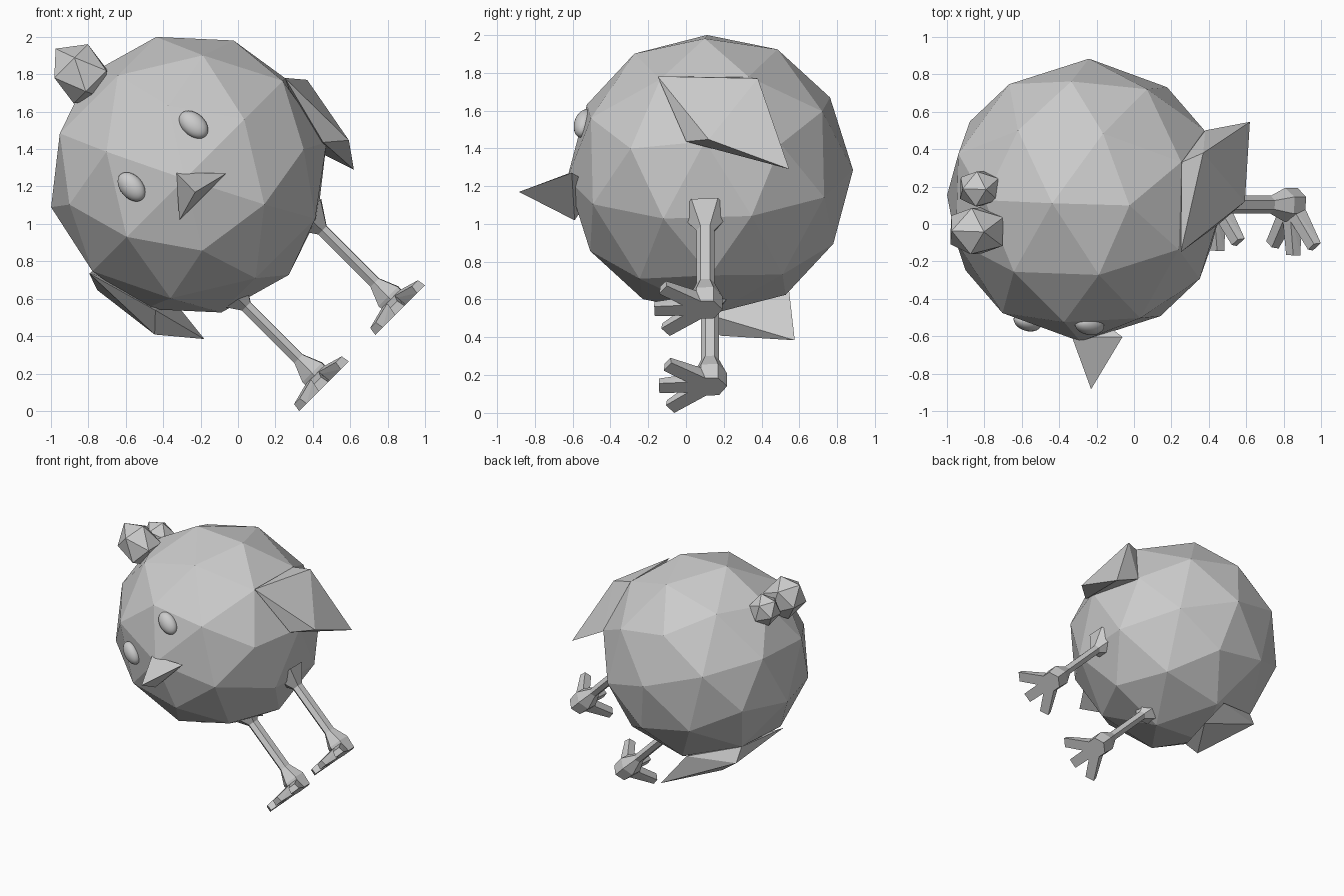
import bpy, bmesh, math
from mathutils import Matrix, Vector

if "Cube" in bpy.data.objects:
    bpy.data.objects.remove(bpy.data.objects["Cube"])

# Whole bird leans over: local frame is upright, facing -y, origin at body centre
POSE = (Matrix.Translation((-0.263, 0.1275, 1.263))
        @ Matrix.Rotation(math.radians(-45), 4, 'Y')
        @ Matrix.Rotation(math.radians(-2.4), 4, 'Z'))

grey = bpy.data.materials.new("plain_grey")
grey.diffuse_color = (0.6, 0.6, 0.6, 1)
grey.use_nodes = True
grey.node_tree.nodes["Principled BSDF"].inputs["Base Color"].default_value = grey.diffuse_color


def finish(name, bm, smooth=False):
    bmesh.ops.recalc_face_normals(bm, faces=bm.faces)
    bm.transform(POSE)
    me = bpy.data.meshes.new(name)
    for f in bm.faces:
        f.smooth = smooth
    bm.to_mesh(me)
    bm.free()
    me.materials.append(grey)
    ob = bpy.data.objects.new(name, me)
    bpy.context.collection.objects.link(ob)
    return ob


def ico(name, loc, scale, sub, spin=0):
    bm = bmesh.new()
    m = (Matrix.Translation(loc) @ Matrix.Rotation(spin, 4, 'Z')
         @ Matrix.Diagonal((*scale, 1)))
    bmesh.ops.create_icosphere(bm, subdivisions=sub, radius=1, matrix=m)
    return finish(name, bm)


def add_hull(bm, pts):
    vs = [bm.verts.new(p) for p in pts]
    res = bmesh.ops.convex_hull(bm, input=vs)
    loose = [v for v in res["geom_interior"] if isinstance(v, bmesh.types.BMVert)]
    bmesh.ops.delete(bm, geom=loose, context='VERTS')


def hull(name, pts):
    bm = bmesh.new()
    add_hull(bm, pts)
    return finish(name, bm)


# Body and two tufts on the crown
ico("body", (0, 0, 0), (0.757,) * 3, 2)
ico("tuft_large", (-0.02, -0.165, 0.79), (0.155, 0.145, 0.19), 1)
ico("tuft_small", (-0.03, 0.06, 0.77), (0.12, 0.11, 0.125), 1)

# Beak: three-sided pyramid with a ridge on top
hull("beak", [(-0.01, -0.735, 0.055), (0.178, -0.725, -0.137),
              (-0.178, -0.725, -0.137), (0, -1.012, -0.09), (0, -0.6, -0.07)])

# Eyes: smooth upright ellipsoids
for side, s in (("left", -1), ("right", 1)):
    bm = bmesh.new()
    m = (Matrix.Translation((0.235 * s, -0.66, 0.171))
         @ Matrix.Rotation(math.radians(17 * s), 4, 'Z')
         @ Matrix.Rotation(math.radians(-10), 4, 'X')
         @ Matrix.Diagonal((0.062, 0.05, 0.09, 1)))
    bmesh.ops.create_uvsphere(bm, u_segments=24, v_segments=14, radius=1, matrix=m)
    finish("eye_" + side, bm, True)


# Wings: wedges standing off the body, the two tips hang slightly differently
def wing(name, s, tip):
    pts = [(0.74, -0.247, 0.003), (0.795, 0.286, -0.089), tip,
           (0.735, 0.023, -0.475), (0.72, 0.233, -0.004),
           (0.543, 0.396, -0.351), (0.635, -0.10, -0.386)]
    hull(name, [(s * x, y, z) for x, y, z in pts])


wing("wing_right", 1, (0.625, 0.445, -0.605))
wing("wing_left", -1, (0.581, 0.424, -0.68))


# Legs: six-sided stalks flaring at the body and at the foot
def leg(name, x0, y0):
    bm = bmesh.new()
    rings = []
    for z, rx, ry in ((-0.59, 0.13, 0.14), (-0.715, 0.036, 0.048),
                      (-1.11, 0.036, 0.048), (-1.215, 0.085, 0.09),
                      (-1.31, 0.075, 0.09)):
        rings.append([bm.verts.new((x0 + rx * math.sin(a * math.pi / 3),
                                    y0 + ry * math.cos(a * math.pi / 3), z))
                      for a in range(6)])
    for lo, hi in zip(rings, rings[1:]):
        for i in range(6):
            j = (i + 1) % 6
            bm.faces.new((lo[i], lo[j], hi[j], hi[i]))
    bm.faces.new(rings[0])
    bm.faces.new(rings[-1])
    finish(name, bm)


# Toes: three tapered blocks fanned forward from the ankle
def toes(name, x0, y0):
    bm = bmesh.new()
    for deg in (-36, 0, 36):
        m = (Matrix.Translation((x0, y0, -1.31))
             @ Matrix.Rotation(math.radians(deg), 4, 'Z'))
        pts = []
        for y, w, h in ((-0.02, 0.04, 0.085), (-0.27, 0.036, 0.045)):
            pts += [m @ Vector(p) for p in ((-w, y, 0), (w, y, 0),
                                            (-w * 0.75, y, h), (w * 0.75, y, h))]
        add_hull(bm, pts)
    finish(name, bm)


for side, s in (("left", -1), ("right", 1)):
    leg("leg_" + side, 0.288 * s + 0.008, -0.012)
    toes("toes_" + side, 0.288 * s + 0.008, -0.012)
